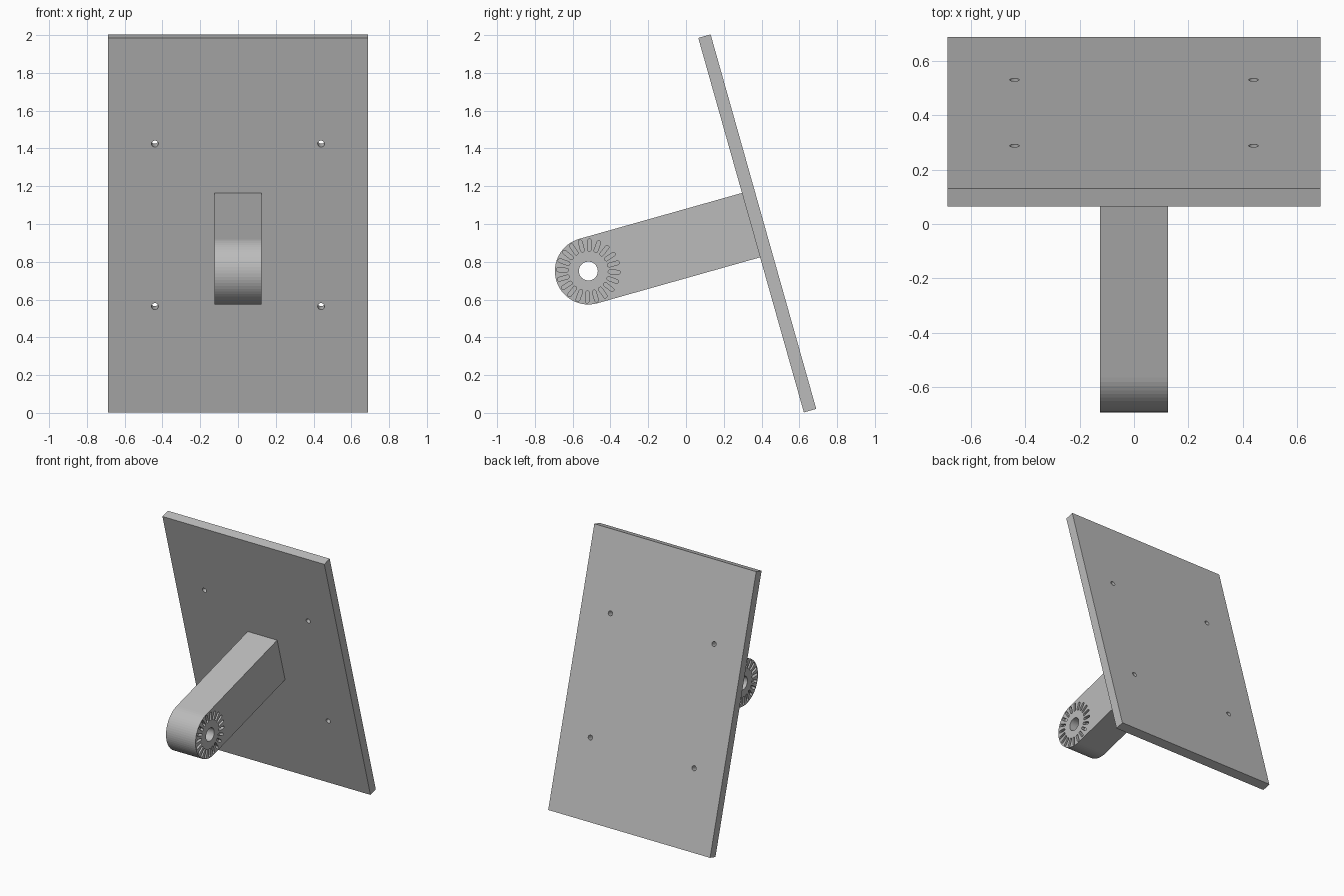
import bpy, bmesh
from math import radians, pi, sin, cos
from mathutils import Matrix, Vector

if "Cube" in bpy.data.objects:
    bpy.data.objects.remove(bpy.data.objects["Cube"], do_unlink=True)

TILT = radians(15.75)
PIVOT = Vector((0, -0.517, 0.751))   # centre of the pivot hole
ARM_R, ARM_HALF_W = 0.177, 0.125
PLATE_NEAR, PLATE_FAR = 0.895, 0.963  # distances along the arm
PLATE_HALF_W, PLATE_HALF_H = 0.687, 1.03
SLOTS, SLOT_DEPTH = 20, 0.025

grey = bpy.data.materials.new("grey")
grey.use_nodes = True
grey.diffuse_color = (0.5, 0.5, 0.5, 1)
grey.node_tree.nodes["Principled BSDF"].inputs["Base Color"].default_value = (0.5, 0.5, 0.5, 1)


def arc(cy, r, start, end, n):
    """Points of an arc in the side plane (y along the arm, z across it)."""
    return [(cy + r * cos(start + (end - start) * i / n),
             r * sin(start + (end - start) * i / n)) for i in range(n + 1)]


def prism(bm, outline, x0, x1, matrix=Matrix()):
    """Extrude a side outline from x0 to x1."""
    ends = [[bm.verts.new(matrix @ Vector((x, y, z))) for y, z in outline] for x in (x0, x1)]
    bm.faces.new(ends[0][::-1])
    bm.faces.new(ends[1])
    for i in range(len(outline)):
        j = (i + 1) % len(outline)
        bm.faces.new((ends[0][i], ends[0][j], ends[1][j], ends[1][i]))


def make(name, bm):
    bmesh.ops.recalc_face_normals(bm, faces=bm.faces)
    mesh = bpy.data.meshes.new(name)
    bm.to_mesh(mesh)
    bm.free()
    mesh.materials.append(grey)
    obj = bpy.data.objects.new(name, mesh)
    obj.location = PIVOT
    obj.rotation_euler.x = TILT
    bpy.context.collection.objects.link(obj)
    return obj


def cut(obj, cutter):
    cutter.hide_render = True
    mod = obj.modifiers.new("cut", "BOOLEAN")
    mod.operation, mod.solver, mod.object = "DIFFERENCE", "EXACT", cutter
    bpy.context.view_layer.objects.active = obj
    bpy.ops.object.modifier_apply(modifier=mod.name)
    bpy.data.objects.remove(cutter, do_unlink=True)


# Arm with a rounded pivot end
bm = bmesh.new()
prism(bm, arc(0, ARM_R, pi / 2, 3 * pi / 2, 32) + [(PLATE_NEAR, -ARM_R), (PLATE_NEAR, ARM_R)],
      -ARM_HALF_W, ARM_HALF_W)
arm = make("arm", bm)

# Pivot hole and radial locking slots on both sides
bm = bmesh.new()
prism(bm, arc(0, 0.05, 0, 2 * pi, 40)[:-1], -0.2, 0.2)
slot = arc(0.115, 0.01, pi / 2, 3 * pi / 2, 8) + arc(0.16, 0.01, -pi / 2, pi / 2, 8)
for side in (-1, 1):
    for i in range(SLOTS):
        prism(bm, slot, side * (ARM_HALF_W - SLOT_DEPTH), side * 0.15,
              Matrix.Rotation(2 * pi * i / SLOTS, 4, "X"))
cut(arm, make("arm_cutter", bm))

# Mounting plate
bm = bmesh.new()
prism(bm, [(PLATE_NEAR, -PLATE_HALF_H), (PLATE_FAR, -PLATE_HALF_H),
           (PLATE_FAR, PLATE_HALF_H), (PLATE_NEAR, PLATE_HALF_H)],
      -PLATE_HALF_W, PLATE_HALF_W)
plate = make("mounting_plate", bm)

# Four screw holes through the plate
bm = bmesh.new()
for x in (-0.44, 0.44):
    for z in (-0.447, 0.447):
        place = Matrix.Translation((x, 0.93, z)) @ Matrix.Rotation(pi / 2, 4, "X")
        bmesh.ops.create_cone(bm, cap_ends=True, segments=24, radius1=0.018,
                              radius2=0.018, depth=0.2, matrix=place)
cut(plate, make("plate_cutter", bm))
